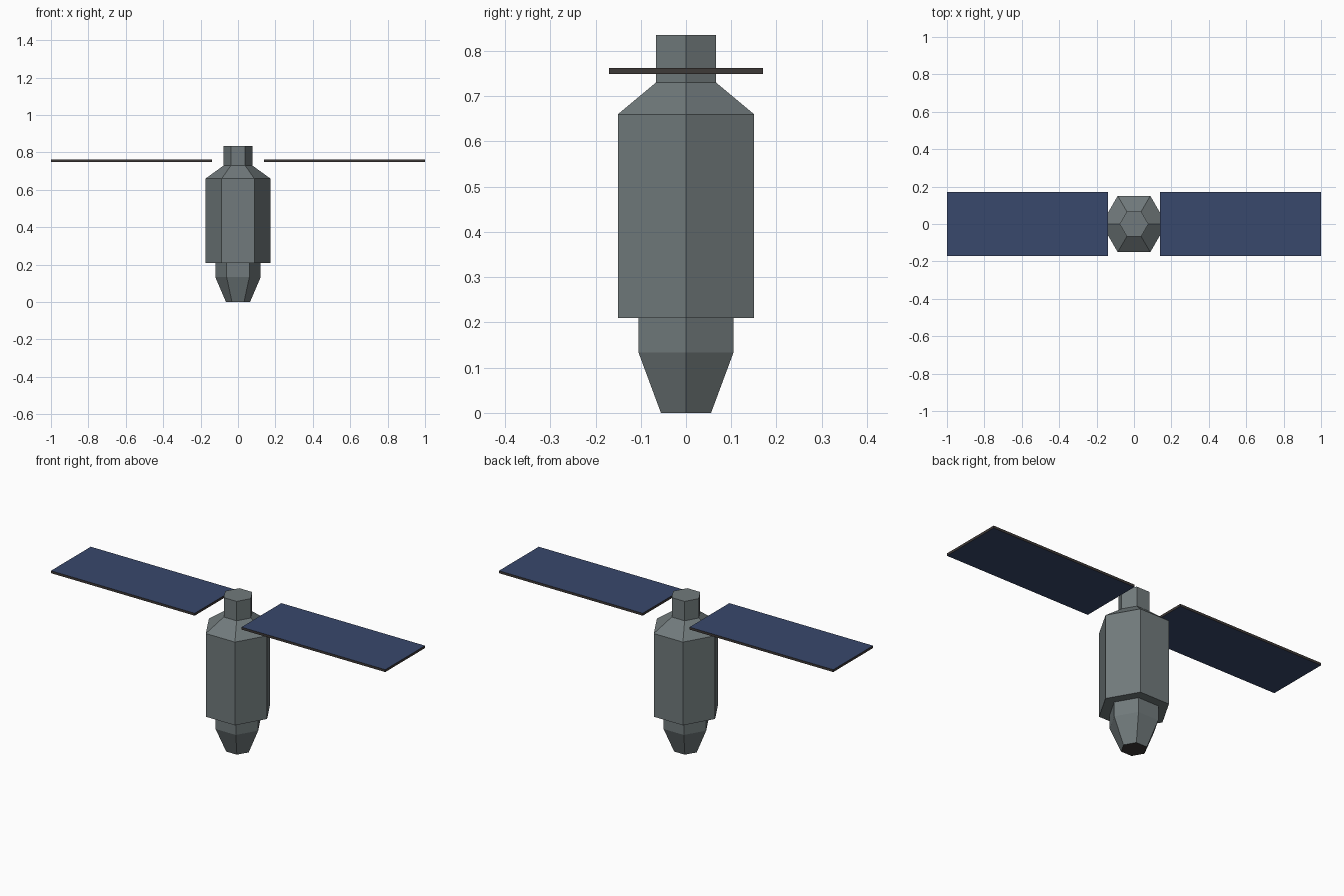
import bpy, bmesh, math

if "Cube" in bpy.data.objects:
    bpy.data.objects.remove(bpy.data.objects["Cube"])


def material(name, rgb):
    m = bpy.data.materials.new(name)
    m.diffuse_color = (*rgb, 1)
    m.use_nodes = True
    m.node_tree.nodes["Principled BSDF"].inputs["Base Color"].default_value = m.diffuse_color
    return m


grey = material("hull grey", (0.165, 0.195, 0.200))
blue = material("solar blue", (0.040, 0.065, 0.150))
dark = material("dark brown", (0.048, 0.041, 0.039))


def finish(bm, name, mats, rule):
    bmesh.ops.recalc_face_normals(bm, faces=bm.faces)
    for f in bm.faces:
        f.material_index = rule(f)
    mesh = bpy.data.meshes.new(name)
    bm.to_mesh(mesh)
    bm.free()
    for m in mats:
        mesh.materials.append(m)
    ob = bpy.data.objects.new(name, mesh)
    bpy.context.collection.objects.link(ob)
    return ob


def hex_hull(name, profile):
    """Six-sided closed solid through (radius, z) rings, corners on the x axis."""
    bm = bmesh.new()
    rings = [[bm.verts.new((r * math.cos(i * math.pi / 3), r * math.sin(i * math.pi / 3), z))
              for i in range(6)] for r, z in profile]
    for a, b in zip(rings, rings[1:]):
        for i in range(6):
            j = (i + 1) % 6
            bm.faces.new((a[i], a[j], b[j], b[i]))
    bm.faces.new(rings[0][::-1])
    bm.faces.new(rings[-1])
    # only the nozzle mouth on the ground is dark
    return finish(bm, name, [grey, dark],
                  lambda f: int(f.calc_center_median().z < 0.001))


# Nozzle, main body, shoulder and neck in one stepped hull
hex_hull("satellite_body", [(0.064, 0), (0.121, 0.133), (0.121, 0.21), (0.174, 0.21),
                            (0.174, 0.66), (0.077, 0.73), (0.077, 0.835)])

# Solar panels: blue faces with dark rims
for side, label in ((-1, "left"), (1, "right")):
    bm = bmesh.new()
    bmesh.ops.create_cube(bm, size=1)
    for v in bm.verts:
        v.co = (side * 0.57 + v.co.x * 0.86, v.co.y * 0.34, 0.756 + v.co.z * 0.013)
    finish(bm, label + "_solar_panel", [blue, dark],
           lambda f: int(abs(f.normal.z) < 0.5))
